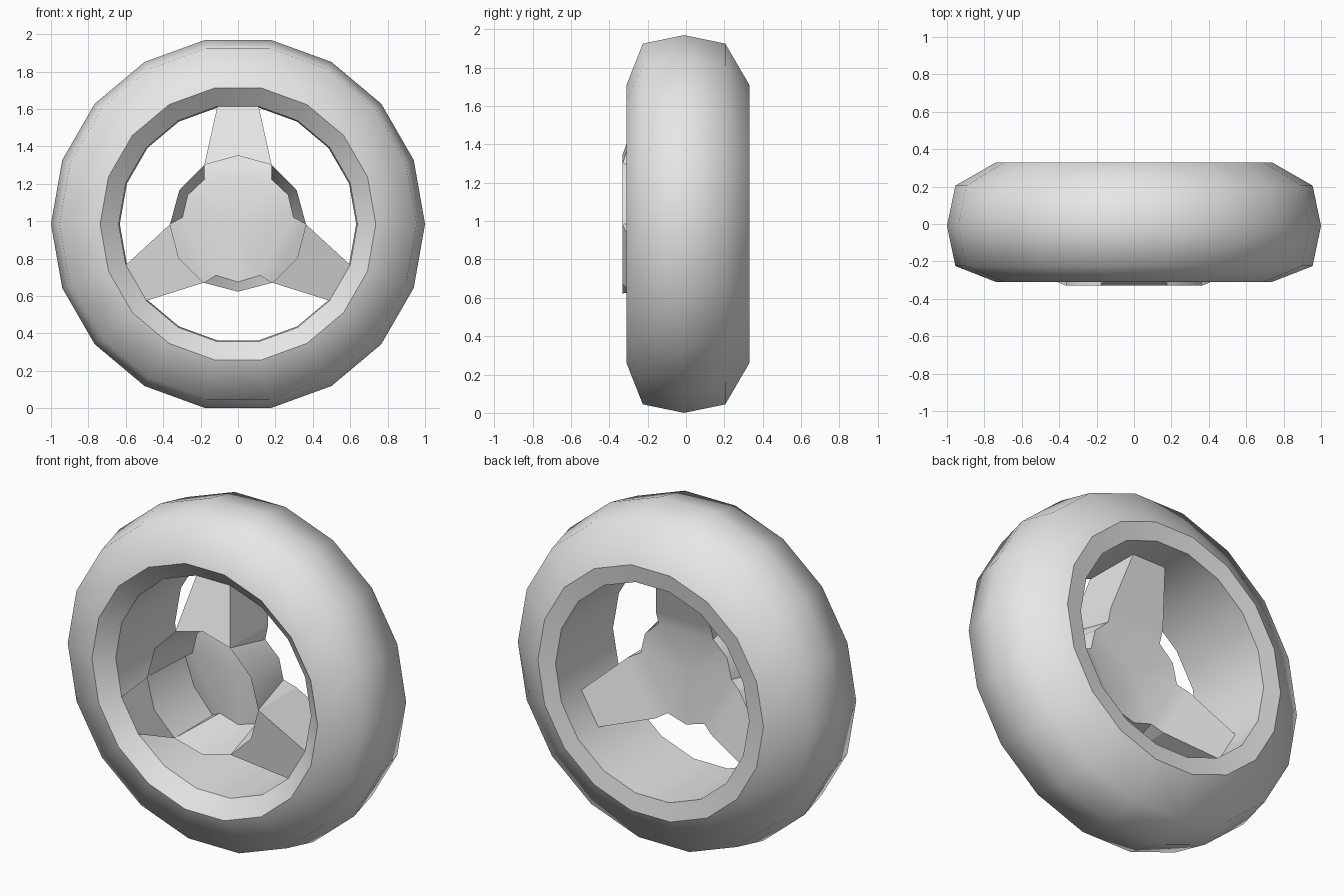
import bpy, bmesh, math
from mathutils import Vector

cube = bpy.data.objects.get("Cube")
if cube:
    bpy.data.objects.remove(cube, do_unlink=True)

AXLE_Z = 0.985

# Single grey material
grey = bpy.data.materials.new("light_grey")
grey.use_nodes = True
colour = (0.8, 0.8, 0.8, 1.0)
grey.diffuse_color = colour
grey.node_tree.nodes["Principled BSDF"].inputs["Base Color"].default_value = colour


def polar(u, y, v, angle):
    """u across the spoke, v outwards along it, turned about the axle."""
    c, s = math.cos(angle), math.sin(angle)
    return Vector((u * s + v * c, y, AXLE_Z + v * s - u * c))


def finish(bm, name):
    for f in bm.faces:
        f.smooth = True
    mesh = bpy.data.meshes.new(name)
    bm.to_mesh(mesh)
    bm.free()
    mesh.materials.append(grey)
    obj = bpy.data.objects.new(name, mesh)
    bpy.context.collection.objects.link(obj)
    return obj


# Tyre with rim barrel: closed (radius, y, sharp ring) section, 18 sides
SIDES = 18
section = [(1.0, -0.01, False), (0.955, 0.205, False), (0.737, 0.33, True),
           (0.632, 0.315, True), (0.638, -0.23, True), (0.737, -0.31, True),
           (0.955, -0.225, False)]
bm = bmesh.new()
rings = [[bm.verts.new(polar(0, y, r, 2 * math.pi * i / SIDES)) for i in range(SIDES)]
         for r, y, _ in section]
for j, ring in enumerate(rings):
    after = rings[(j + 1) % len(rings)]
    for i in range(SIDES):
        n = (i + 1) % SIDES
        bm.faces.new((ring[i], ring[n], after[n], after[i]))
bmesh.ops.recalc_face_normals(bm, faces=bm.faces)
for ring, (_, _, sharp) in zip(rings, section):
    for i in range(SIDES):
        bm.edges.get((ring[i], ring[(i + 1) % SIDES])).smooth = not sharp
finish(bm, "tyre")

# Open hub cup with three spokes, one sheet of faces
FRONT, FLOOR = -0.33, 0.0
bm = bmesh.new()
centre = bm.verts.new((0, -0.01, AXLE_Z))
# (across, y, outwards) corners of one spoke
corners = {
    "f0": (-0.18, FRONT, 0.316), "f1": (0, FRONT, 0.365), "f2": (0.18, FRONT, 0.316),
    "r0": (-0.11, -0.23, 0.63), "r1": (0.11, -0.23, 0.63),
    "b0": (-0.11, 0.125, 0.625), "b1": (0.11, 0.125, 0.625),
    "c0": (-0.18, 0.024, 0.316), "c1": (0, 0.04, 0.365), "c2": (0.18, 0.024, 0.316),
    "i0": (-0.178, FLOOR, 0.24), "i1": (0.178, FLOOR, 0.24),
}
spokes = []
for k in range(3):
    a = math.radians(90 - 120 * k)
    s = {n: bm.verts.new(polar(*p, a)) for n, p in corners.items()}
    # middle of the wall that follows this spoke
    s["mf"] = bm.verts.new(polar(0, FRONT, 0.362, a - math.pi / 3))
    s["mb"] = bm.verts.new(polar(0, FLOOR, 0.31, a - math.pi / 3))
    spokes.append(s)

patches = ["f0 f1 f2 r1 r0",                       # sloped spoke front
           "f2 c2 b1 r1", "f2 i1 c2",              # spoke side
           "f0 r0 b0 c0", "f0 c0 i0",              # other spoke side
           "f0 c0 c1 f1", "f1 c1 c2 f2",           # cup wall at the spoke
           "i0 c0 c1 c2 i1", "c0 b0 b1 c2 c1",     # spoke back
           "f2 mf mb i1"]                          # wall between spokes
for k, s in enumerate(spokes):
    nxt = spokes[(k + 1) % 3]
    for p in patches:
        bm.faces.new([s[n] for n in p.split()])
    bm.faces.new((s["mf"], nxt["f0"], nxt["i0"], s["mb"]))
    # cup floor
    bm.faces.new((centre, s["i0"], s["i1"]))
    bm.faces.new((centre, s["i1"], s["mb"]))
    bm.faces.new((centre, s["mb"], nxt["i0"]))
# keep creases sharp
bm.normal_update()
for f in bm.faces:
    if f.normal.y < 0 and f.calc_center_median().y > -0.05:
        f.normal_flip()
bm.normal_update()
for e in bm.edges:
    if len(e.link_faces) != 2:
        e.smooth = False
    else:
        e.smooth = e.calc_face_angle(0) < math.radians(35)
finish(bm, "hub_and_spokes")
